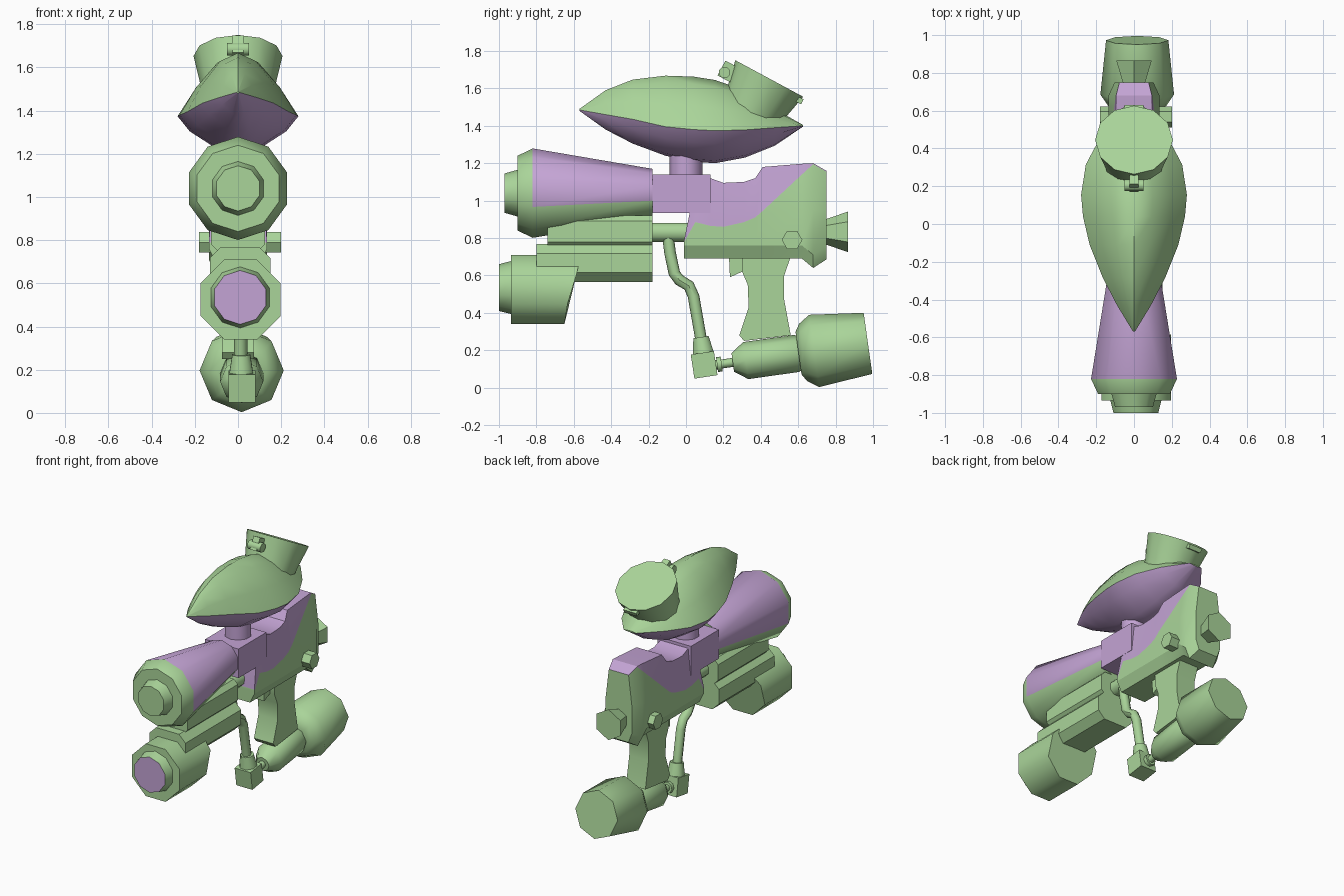
import bpy, bmesh, math
from mathutils import Vector

if "Cube" in bpy.data.objects:
    bpy.data.objects.remove(bpy.data.objects["Cube"])


def material(name, rgb):
    m = bpy.data.materials.new(name)
    m.diffuse_color = (*rgb, 1)
    m.use_nodes = True
    m.node_tree.nodes["Principled BSDF"].inputs["Base Color"].default_value = m.diffuse_color
    return m


MATS = [material("soft green", (0.40, 0.66, 0.32)), material("lilac", (0.55, 0.37, 0.66))]


def finish(name, bm, angle=46):
    bmesh.ops.recalc_face_normals(bm, faces=bm.faces[:])
    me = bpy.data.meshes.new(name)
    bm.to_mesh(me)
    bm.free()
    for m in MATS:
        me.materials.append(m)
    ob = bpy.data.objects.new(name, me)
    bpy.context.collection.objects.link(ob)
    bpy.ops.object.select_all(action='DESELECT')
    ob.select_set(True)
    bpy.context.view_layer.objects.active = ob
    bpy.ops.object.shade_smooth_by_angle(angle=math.radians(angle))
    return ob


def loft(name, rings, rule=lambda i, j: 0, angle=46):
    """Skin rings; rule(section, strip) picks the colour, -1 and last are the caps."""
    bm = bmesh.new()
    vs = [[bm.verts.new(p) for p in r] for r in rings]
    n = len(vs[0])
    for i in range(len(vs) - 1):
        for j in range(n):
            k = (j + 1) % n
            bm.faces.new((vs[i][j], vs[i][k], vs[i + 1][k], vs[i + 1][j])).material_index = rule(i, j)
    bm.faces.new(vs[0]).material_index = rule(-1, 0)
    bm.faces.new(vs[-1]).material_index = rule(len(vs) - 1, 0)
    return finish(name, bm, angle)


def turned(name, origin, d, profile, sides, phase=90, rule=lambda i, j: 0):
    """Turned part along d; profile is (distance, radius)."""
    o, d = Vector(origin), Vector(d).normalized()
    u = Vector((0, 1, 0)) if abs(d.x) > 0.5 else Vector((1, 0, 0))
    v = Vector((0, 0, 1)) if abs(d.x) > 0.5 else Vector((0, -d.z, d.y))
    rings = []
    for t, r in profile:
        a = [math.radians(phase) + 2 * math.pi * j / sides for j in range(sides)]
        rings.append([o + d * t + (u * math.cos(q) + v * math.sin(q)) * r for q in a])
    return loft(name, rings, rule)


def box(name, c, s, mat=0, tilt=0):
    (x, y, z), (a, b, h) = c, [q / 2 for q in s]
    ct, st = math.cos(tilt), math.sin(tilt)
    rings = [[(x + p, y + q * ct - r * st, z + q * st + r * ct)
              for p, r in ((-a, -h), (a, -h), (a, h), (-a, h))] for q in (-b, b)]
    return loft(name, rings, lambda i, j: mat)


def chamfered(name, x, hw, z0, z1, y0, y1, c):
    sec = [(-hw, z0 + c), (-hw + c, z0), (hw - c, z0), (hw, z0 + c),
           (hw, z1 - c), (hw - c, z1), (-hw + c, z1), (-hw, z1 - c)]
    return loft(name, [[(x + p, y, z) for p, z in sec] for y in (y0, y1)], angle=30)


def side_profile(name, pts, hw):
    return loft(name, [[(x, y, z) for y, z in pts] for x in (-hw, hw)], angle=35)


# Barrel: lilac over, green under, green muzzle
turned("barrel", (0, 0, 1.04), (0, 1, 0),
       [(-.97, .105), (-.90, .125), (-.90, .20), (-.82, .239), (-.18, .13)], 10, 90,
       lambda i, j: int(i == 3 and j not in (3, 4, 5, 6)))
box("receiver_block", (0, -.025, 1.0375), (.26, .31, .205), 1)

# Body: lilac upper panel above a curved border
stations = [(-.01, .69, .78, .79), (.05, .69, .885, 1.08), (.13, .69, .865, 1.12),
            (.20, .69, .86, 1.095), (.31, .69, .885, 1.10), (.37, .69, .91, 1.12),
            (.41, .69, .945, 1.18), (.62, .69, 1.14, 1.197), (.68, .64, 1.195, 1.20),
            (.75, .685, 1.155, 1.16)]
rings = []
for y, zb, zm, zt in stations:
    k = .76 if y > .7 else 1

    def half(z):
        return k * (.135 - .04 * max(0, z - .95) / .25)
    mid = min(zm - .005, .95)
    right = [(k * .10, zb), (k * .135, zb + .07), (half(mid), mid), (half(zm), zm), (half(zt), zt)]
    ring = right + [(-x, z) for x, z in reversed(right)]
    rings.append([(x, y, z) for x, z in ring])
loft("body", rings, lambda i, j: int(0 <= i < 9 and j in (3, 4, 5)), 25)
turned("rear_knob", (0, .74, .833), (0, 1, 0), [(0, .065), (.125, .108)], 6)
turned("cross_bolt", (.01, .567, .79), (1, 0, 0), [(-.19, .055), (.19, .055)], 6, 0)

# Handle and trigger
side_profile("handle", [(.30, .70), (.56, .70), (.525, .60), (.525, .47), (.56, .28),
                        (.31, .25), (.285, .28), (.335, .43), (.33, .55), (.30, .62)], .075)
side_profile("trigger", [(.23, .70), (.32, .70), (.30, .62), (.235, .59)], .04)

# Hopper: green top shell, lilac bottom shell
sec = [(-1, 0), (-.72, .45), (-.35, .86), (0, 1), (.35, .86), (.72, .45),
       (1, 0), (.8, -.4), (.3, -.92), (0, -1), (-.3, -.92), (-.8, -.4)]
shell = [(-.57, 1.49, 1.485, 1.48, .005), (-.43, 1.59, 1.46, 1.38, .09),
         (-.285, 1.647, 1.435, 1.305, .165), (-.11, 1.668, 1.395, 1.24, .235),
         (.04, 1.663, 1.38, 1.208, .27), (.155, 1.645, 1.374, 1.20, .28),
         (.315, 1.59, 1.378, 1.23, .255), (.475, 1.49, 1.39, 1.294, .17),
         (.625, 1.405, 1.40, 1.395, .05)]
loft("hopper", [[(x * w, y, c + (h * (t - c) if h > 0 else h * (c - b))) for x, h in sec]
                for y, t, c, b, w in shell], lambda i, j: int(j >= 6))
turned("feed_neck", (0, 0, 1.05), (0, 0, 1), [(0, .088), (.22, .088)], 10, 90, lambda i, j: 1)
turned("hopper_neck", (0, .445, 1.653), (0, .474, .88), [(-.25, .16), (-.16, .172), (0, .206)], 12, 90)
box("lid_hinge", (0, .225, 1.69), (.05, .08, .09), 0, -.49)
turned("hinge_pin", (0, .205, 1.685), (1, 0, 0), [(-.05, .032), (.05, .032)], 8, 22.5)
box("lid_clip", (0, .60, 1.54), (.10, .05, .03), 0, -.49)

# Lower front assembly
chamfered("rail", 0, .125, .75, .92, -.74, -.18, .03)
chamfered("fore_tube", .01, .14, .565, .768, -.80, -.18, .05)
rings = []
for back in (False, True):
    ring = []
    for j in range(8):
        a = math.radians(22.5 + 45 * j)
        x, z = .012 + .2 * math.cos(a), .525 + .2 * math.sin(a)
        f = min(1, max(0, (z - .34) / .33)) ** 1.5
        ring.append((x, -.65 + .09 * f if back else -.935, z))
    rings.append(ring)
loft("front_canister", rings)
turned("canister_nozzle", (.01, 0, .535), (0, 1, 0), [(-1, .125), (-.93, .143)], 10, 90,
       lambda i, j: int(i == -1))
turned("link_tube", (0, 0, .83), (0, 1, 0), [(-.20, .055), (.06, .055)], 8, 22.5)

# Hose with its fittings
path = [(-.095, .80), (-.085, .72), (-.062, .61), (-.035, .575), (.015, .545), (.04, .49), (.082, .25)]
rings = []
for i, (y, z) in enumerate(path):
    p, q = path[max(i - 1, 0)], path[min(i + 1, len(path) - 1)]
    d = Vector((0, q[0] - p[0], q[1] - p[1])).normalized()
    v = Vector((0, -d.z, d.y))
    rings.append([Vector((.012, y, z)) + (Vector((math.cos(a), 0, 0)) + v * math.sin(a)) * .031
                  for a in [math.pi / 4 * j for j in range(8)]])
loft("hose", rings)
turned("hose_sleeve", (.015, .08, .27), (0, .15, -1), [(0, .045), (.10, .062)], 8, 22.5)
box("hose_block", (.018, .097, .122), (.125, .125, .13), 0, .15)

# Air bottle, with regulator and connector, along one tilted axis
base, axis = (.017, .25, .135), (0, math.cos(.14), math.sin(.14))
turned("connector", base, axis, [(-.10, .025), (-.085, .025), (-.085, .04), (-.06, .04),
                                 (-.06, .024), (.02, .024)], 8)
turned("regulator", base, axis, [(0, .05), (.07, .10), (.345, .10), (.38, .08)], 8)
turned("air_bottle", base, axis, [(.355, .115), (.38, .155), (.44, .195), (.73, .165)], 8)
